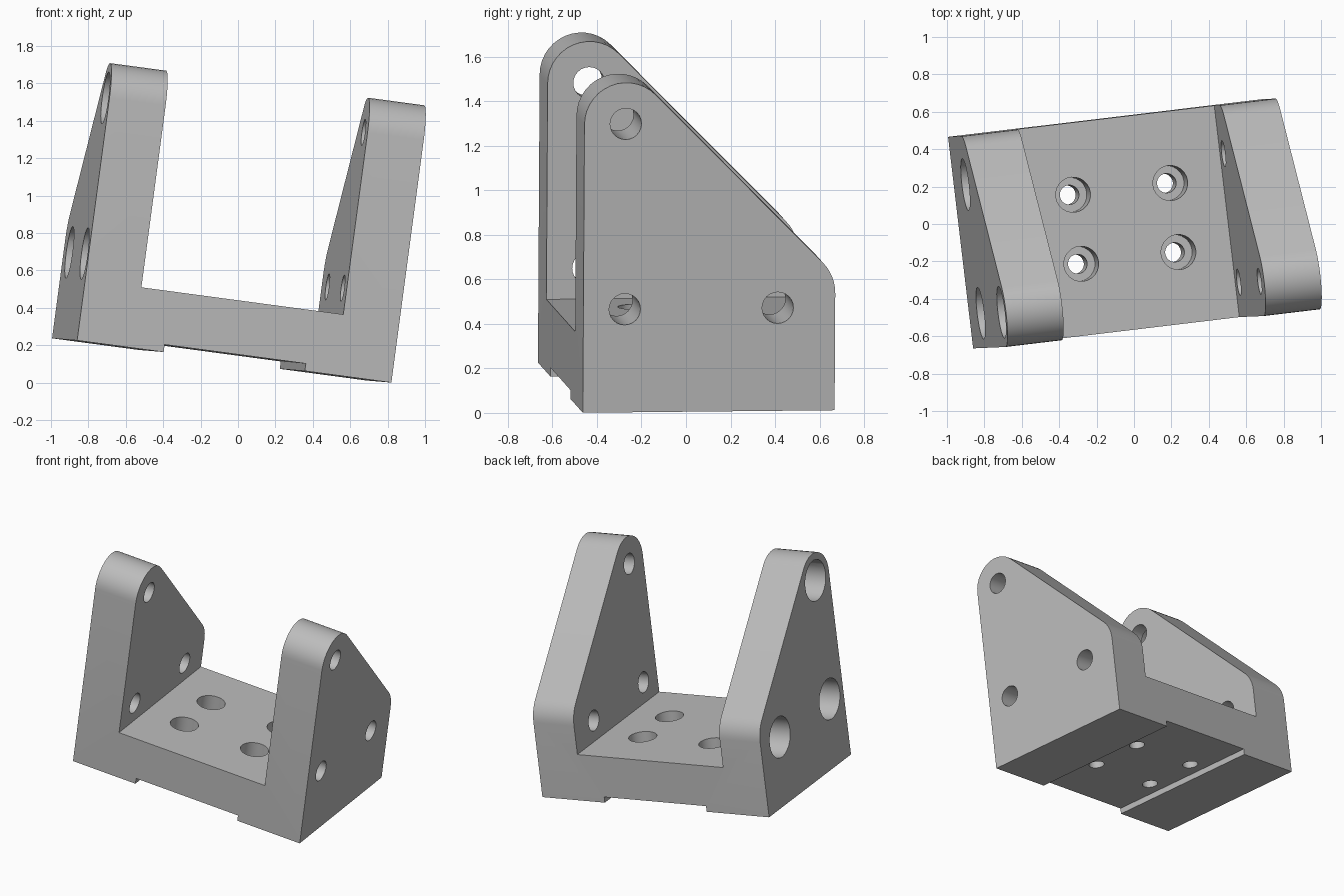
import bpy, bmesh
from math import cos, sin, pi, atan2, acos, hypot
from mathutils import Matrix, Vector

cube = bpy.data.objects.get("Cube")
if cube:
    bpy.data.objects.remove(cube, do_unlink=True)

# Bracket dimensions in its own upright frame (front left bottom corner at the origin)
WIDTH, DEPTH, WALL, FLOOR = 1.707, 1.139, 0.305, 0.327
FOOT, GROOVE = 0.47, 0.04
FRONT_ARC = (0.187, 1.307, 0.187)   # y, z, radius
REAR_ARC = (0.939, 0.53, 0.2)

grey = bpy.data.materials.new("plain grey")
grey.use_nodes = True
grey.diffuse_color = (0.5, 0.5, 0.5, 1)
grey.node_tree.nodes["Principled BSDF"].inputs["Base Color"].default_value = (0.5, 0.5, 0.5, 1)


def make_object(name, bm):
    bmesh.ops.recalc_face_normals(bm, faces=bm.faces)
    mesh = bpy.data.meshes.new(name)
    bm.to_mesh(mesh)
    bm.free()
    mesh.materials.append(grey)
    obj = bpy.data.objects.new(name, mesh)
    bpy.context.collection.objects.link(obj)
    return obj


def prism(name, points, push):
    """Extrude a closed outline of 3D points along a vector."""
    bm = bmesh.new()
    face = bm.faces.new([bm.verts.new(p) for p in points])
    ext = bmesh.ops.extrude_face_region(bm, geom=[face])
    verts = [v for v in ext["geom"] if isinstance(v, bmesh.types.BMVert)]
    bmesh.ops.translate(bm, verts=verts, vec=push)
    return make_object(name, bm)


def arc(circle, start, end, steps):
    cy, cz, r = circle
    angles = [start + (end - start) * i / steps for i in range(steps + 1)]
    return [(cy + r * cos(a), cz + r * sin(a)) for a in angles]


def drill(name, centre, axis, radius, length):
    """Cylinder cutter centred on a point."""
    bm = bmesh.new()
    turn = Vector((0, 0, 1)).rotation_difference(Vector(axis)).to_matrix().to_4x4()
    bmesh.ops.create_cone(bm, cap_ends=True, segments=24, radius1=radius, radius2=radius,
                          depth=length, matrix=Matrix.Translation(centre) @ turn)
    return make_object(name, bm)


# U-shaped front outline with a shallow groove between two feet
half = [(FOOT, GROOVE), (FOOT, 0), (0, 0), (0, 1.7), (WALL, 1.7), (WALL, FLOOR)]
outline = half + [(WIDTH - x, z) for x, z in reversed(half)]
bracket = prism("bracket", [(x, -0.1, z) for x, z in outline], (0, DEPTH + 0.2, 0))

# Side outline: round front top, straight slope, rounded rear shoulder
dy, dz = REAR_ARC[0] - FRONT_ARC[0], REAR_ARC[1] - FRONT_ARC[1]
tangent = atan2(dz, dy) + acos((FRONT_ARC[2] - REAR_ARC[2]) / hypot(dy, dz))
side = [(0, -0.1)] + arc(FRONT_ARC, pi, tangent, 14) + arc(REAR_ARC, tangent, 0, 6) + [(DEPTH, -0.1)]
side_shape = prism("side_shape", [(-0.1, y, z) for y, z in side], (WIDTH + 0.2, 0, 0))

# Wall holes, counterbored on the outside of one wall
cutters = []
for i, (y, z) in enumerate([(0.187, 1.307), (0.187, 0.467), (0.879, 0.467)]):
    cutters.append(drill(f"wall_hole_{i}", (WIDTH / 2, y, z), (1, 0, 0), 0.071, 3))
    cutters.append(drill(f"wall_bore_{i}", (0, y, z), (1, 0, 0), 0.14, 0.4))

# Floor screw holes with counterbores from above
for sx in (-1, 1):
    for sy in (-1, 1):
        x, y = WIDTH / 2 + sx * 0.264, DEPTH / 2 + sy * 0.186
        cutters.append(drill("floor_hole", (x, y, 0.2), (0, 0, 1), 0.052, 1))
        cutters.append(drill("floor_bore", (x, y, FLOOR), (0, 0, 1), 0.094, 0.3))

# Shape and drill the bracket
for tool in [side_shape] + cutters:
    tool.hide_render = True
    mod = bracket.modifiers.new(tool.name, "BOOLEAN")
    mod.operation = "INTERSECT" if tool == side_shape else "DIFFERENCE"
    mod.solver = "EXACT"
    mod.object = tool
bpy.context.view_layer.update()
solid = bpy.data.meshes.new_from_object(bracket.evaluated_get(bpy.context.evaluated_depsgraph_get()))
bracket.modifiers.clear()
bracket.data = solid
solid.materials.clear()
solid.materials.append(grey)
for tool in [side_shape] + cutters:
    bpy.data.objects.remove(tool, do_unlink=True)

# Tilt and place the whole part
ax = Vector((0.984, 0.118, -0.132)).normalized()
ay = Vector((-0.122, 0.992, 0.0105))
ay = (ay - ax * ay.dot(ax)).normalized()
az = ax.cross(ay)
turn = Matrix((ax, ay, az)).transposed().to_4x4()
solid.transform(Matrix.Translation((-0.86, -0.665, 0.226)) @ turn)

bpy.ops.object.select_all(action="DESELECT")
bracket.select_set(True)
bpy.context.view_layer.objects.active = bracket
bpy.ops.object.shade_smooth_by_angle()
